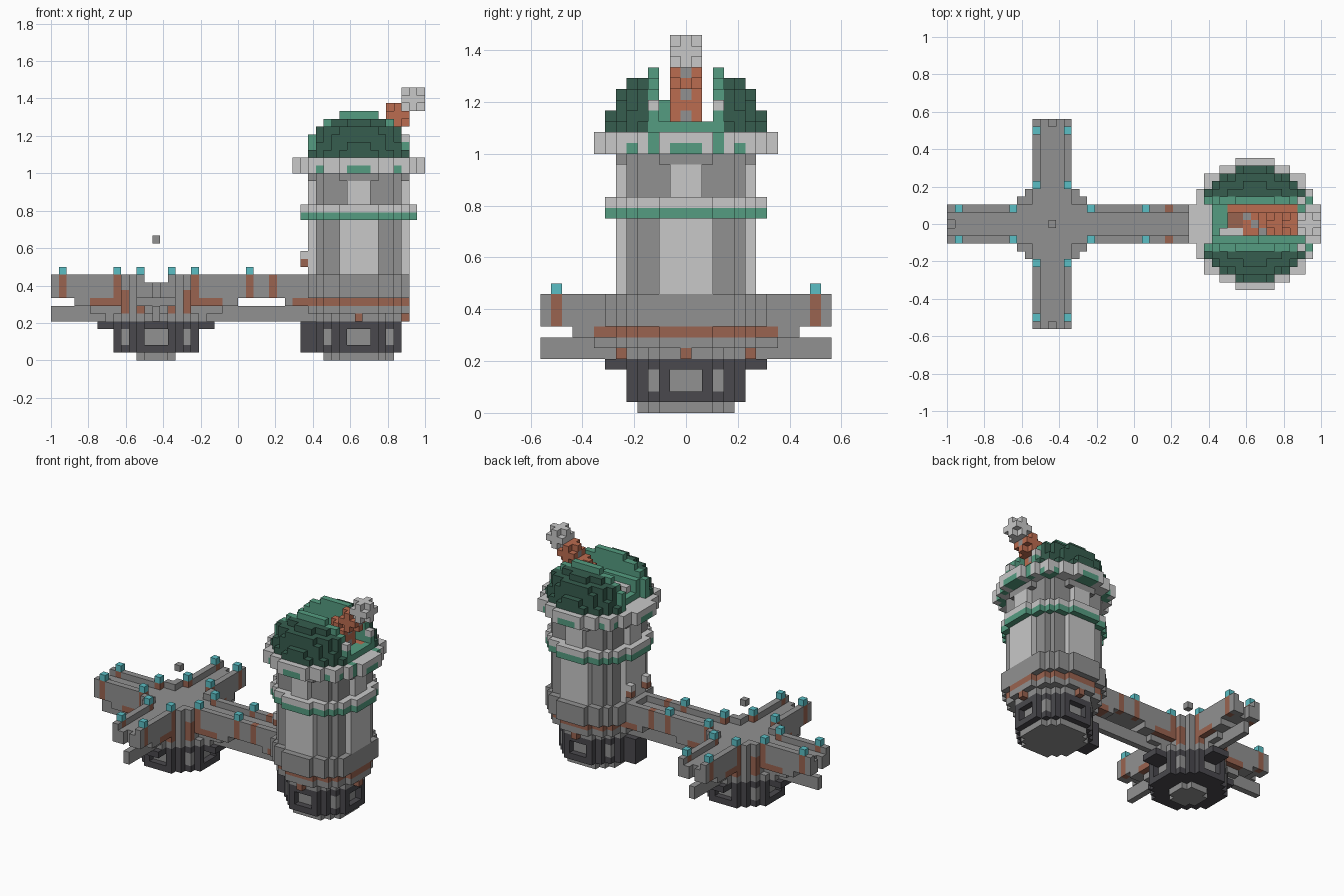
import bpy, bmesh
from mathutils import Vector

if "Cube" in bpy.data.objects:
    bpy.data.objects.remove(bpy.data.objects["Cube"])

U = 1 / 24          # edge of one block
JUNCTION, TOWER = 13, 39   # block columns of the two centres

COLOURS = {
    "stone": (0.285, 0.285, 0.285), "pale_stone": (0.58, 0.58, 0.58),
    "dark_stone": (0.068, 0.066, 0.075), "dark_green": (0.037, 0.11, 0.077),
    "green": (0.09, 0.335, 0.22), "brown": (0.32, 0.125, 0.08),
    "copper": (0.50, 0.15, 0.08), "teal": (0.105, 0.52, 0.56),
}
MATS = {}
for name, rgb in COLOURS.items():
    m = bpy.data.materials.new(name)
    m.use_nodes = True
    m.diffuse_color = (*rgb, 1)
    bsdf = m.node_tree.nodes["Principled BSDF"]
    bsdf.inputs["Base Color"].default_value = (*rgb, 1)
    bsdf.inputs["Roughness"].default_value = 0.9
    MATS[name] = m


def build(name, centre, layers, rule, reach=20):
    """Fill blocks where rule(dx, dy, layer) names a colour; keep the outer faces."""
    span = range(-reach, reach + 1)
    cells = {}
    for k in layers:
        for x in span:
            for y in span:
                colour = rule(x, y, k)
                if colour:
                    cells[x, y, k] = colour
    used = sorted(set(cells.values()))
    bm, verts = bmesh.new(), {}

    def vert(p):
        key = tuple(round(c * 2) for c in p)
        if key not in verts:
            verts[key] = bm.verts.new(p * U)
        return verts[key]

    for cell, colour in cells.items():
        mid = Vector(cell) + Vector((centre + 0.5 - 24, 0, 0.5))
        for axis in range(3):
            for s in (-1, 1):
                n = Vector((0, 0, 0))
                n[axis] = s
                if tuple(int(a + b) for a, b in zip(cell, n)) in cells:
                    continue
                a = Vector((0, 0, 0))
                a[(axis + 1) % 3] = 1
                b = n.cross(a)
                ring = [mid + (n + a * p + b * q) / 2
                        for p, q in ((1, 1), (-1, 1), (-1, -1), (1, -1))]
                f = bm.faces.new([vert(p) for p in ring])
                f.material_index = used.index(colour)
    mesh = bpy.data.meshes.new(name)
    bm.to_mesh(mesh)
    bm.free()
    for c in used:
        mesh.materials.append(MATS[c])
    ob = bpy.data.objects.new(name, mesh)
    bpy.context.collection.objects.link(ob)


def disc(x, y, r):
    return x * x + y * y <= r * r + r


def inner(x, y):
    return min(abs(x), abs(y))


# Foot shared by junction and tower: dark drum with recessed stone panels
def foot(x, y, k, sole):
    if k == 0:
        return "stone" if disc(x, y, sole) else None
    if not disc(x, y, 5):
        return None
    if k in (2, 3):
        middle = inner(x, y) <= 1
        if middle and max(abs(x), abs(y)) == 5:
            return None
        if middle or (abs(x), abs(y)) == (4, 3):
            return "stone"
    return "dark_stone"


def junction_foot(x, y, k):
    if k == 4 and inner(x, y) <= 1 and max(abs(x), abs(y)) <= 7:
        return "dark_stone"
    return foot(x, y, k, 2)


def tower_foot(x, y, k):
    if k and -7 <= x < -4 and abs(y) <= 1:
        return "dark_stone"
    return foot(x, y, k, 4)


build("junction_foot", JUNCTION, range(5), junction_foot, 8)
build("tower_foot", TOWER, range(5), tower_foot, 8)


# Walkways: a = distance along the arm, t = offset across it
def arm(a, t, k, end):
    if a > end or t > 2:
        return None
    post = t == 2 and a in (5, 12, 15)
    if k in (5, 6):
        return "stone" if t == 0 or (t <= 1 and a <= 4 + 2 * (k - 4)) else None
    if k == 7:
        if a <= 8 or a >= 18:
            return "brown"
        return "stone" if a <= 10 or a >= 17 else None
    if k == 11:
        return "teal" if post and a != 15 else None
    if a == 13 == end and t == 0:
        return None
    if k < 10 or t == 2:
        return "brown" if post else "stone"


def walkways(x, y, k):
    hub = x * x + y * y <= 26
    if k in (6, 7, 8) and (abs(x), abs(y)) in ((4, 3), (2, 5)):
        return "brown"
    if hub and k < 10:
        return "stone"
    if hub and k == 10:
        return "stone" if inner(x, y) >= 3 else None
    if k == 5 and disc(x, y, 5):
        return "stone"
    return (arm(abs(x), abs(y), k, 20 if x > 0 else 13)
            or arm(abs(y), abs(x), k, 13))


build("walkways", JUNCTION, range(5, 12), walkways)
build("floating_block", JUNCTION, [15], lambda x, y, k: "stone" if x == y == 0 else None, 1)


# Tower collar, widening above the foot, with small studs at its lower edge
def collar(x, y, k):
    if k == 5 and inner(x, y) == 0 and max(abs(x), abs(y)) == 6:
        return "brown"
    if x <= 6 and disc(x, y, min(k, 7) if k != 7 else 6):
        return "brown" if k == 7 else "stone"


build("tower_collar", TOWER, range(5, 11), collar, 8)


# Shaft with pale panels, narrower above the band and closed by a plain cap
def shaft(x, y, k):
    if not disc(x, y, 6):
        return None
    if k == 23:
        return "stone"
    if inner(x, y) <= (2 if k < 18 else 1):
        return "pale_stone"
    return "stone" if k < 18 or max(abs(x), abs(y)) < 6 else None


build("tower_shaft", TOWER, range(11, 24), shaft, 8)
build("tower_band", TOWER, (18, 19),
      lambda x, y, k: ("green" if k == 18 else "pale_stone") if disc(x, y, 7) else None, 8)
build("door_lanterns", TOWER, (12, 13),
      lambda x, y, k: ("brown" if k == 12 else "pale_stone") if x == -7 and abs(y) == 2 else None, 8)


# Cornice under the dome; the slit rims run down its outer side
def cornice(x, y, k):
    if disc(x, y, 8):
        rim = x == 7 and abs(y) == 3
        patch = k == 24 and inner(x, y) in (0, 1, 5)
        return "green" if rim or patch else "pale_stone"


build("cornice", TOWER, (24, 25), cornice, 9)


# Dome split by an open slit with green rims and a ledge along one side
def dome(x, y, k):
    t, h = abs(y), k - 26
    if t == 3 and x == 6 and k == 28:
        return "pale_stone"
    if y == -2 and h in (1, 2) and -5 <= x <= 0:
        return "green"
    size = x * x + y * y + 1.21 * h * h
    if size > (54 if h < 4 else 47) or abs(x) > 6:
        return None
    if t < 3:
        floor = "copper" if y == 2 and -3 <= x <= 5 else "green"
        return floor if h == 0 and x > -6 else None
    if t == 3:
        return "green"
    return "dark_green" if k < 31 and size <= 53 else None


build("dome", TOWER, range(26, 32), dome, 8)


# Telescope: knobbly blocks climbing out of the slit from a mounting with an eyepiece
def telescope(x, y, k):
    for cx, ck, colour in ((7, 33, "pale_stone"), (5, 31, "copper"), (3, 29, "copper")):
        d = (abs(x - cx), abs(y), abs(k - ck))
        if max(d) <= 1 and sum(d) < 3:
            return "stone" if colour == "copper" and d == (1, 0, 0) else colour
    if k == 27 and -4 <= x <= -2 and abs(y) <= 1:
        if y == -1:
            return "pale_stone"
        return "brown" if x > -4 else None
    if k in (27, 28) and -1 <= x <= 4 and abs(y) <= 1 and (k == 27 or x > 0):
        return "stone" if (x + y) % 4 == 0 else "copper"


build("telescope", TOWER, range(27, 35), telescope, 9)
